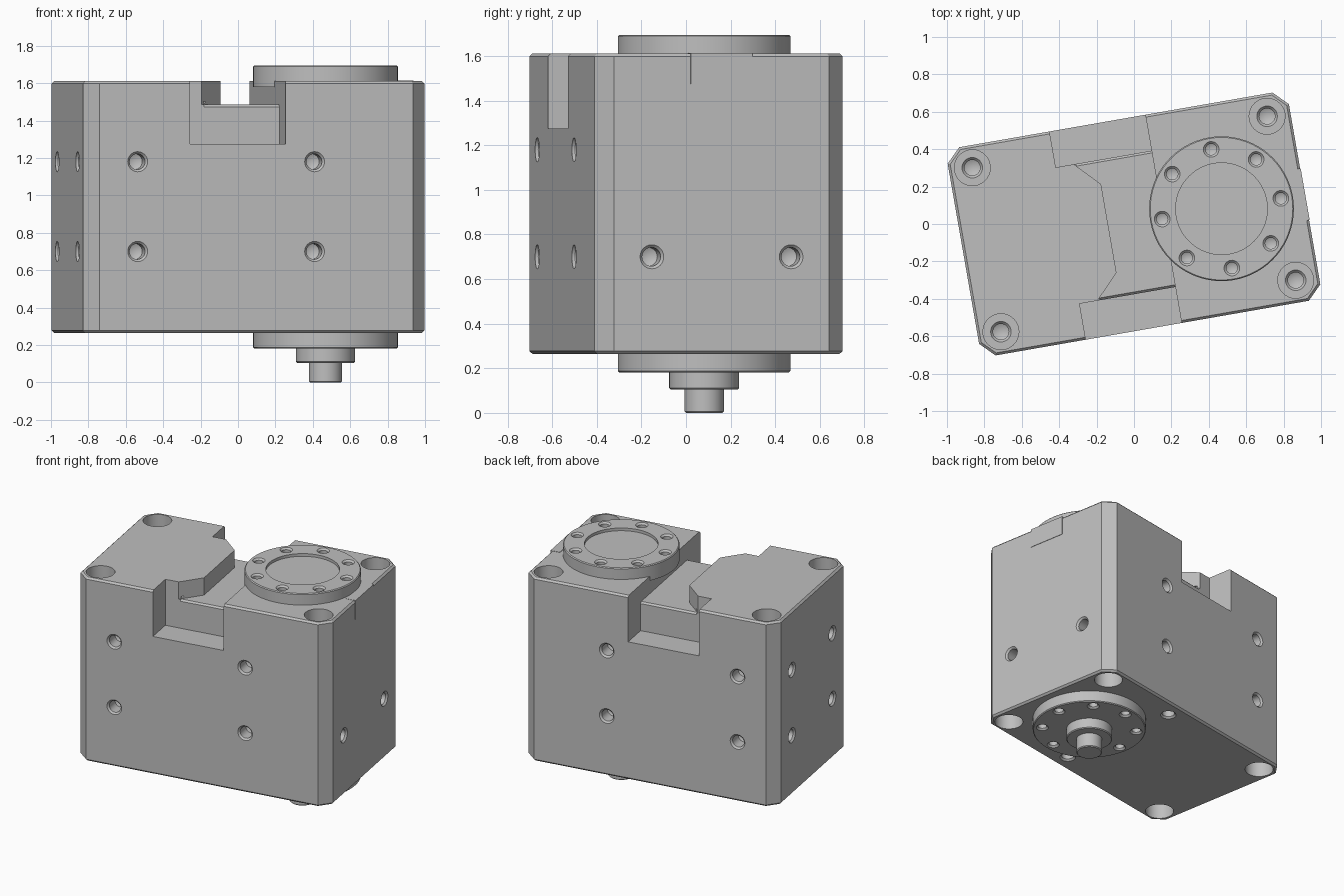
import bpy, bmesh
from math import radians, cos, sin, pi
from mathutils import Matrix, Vector

cube = bpy.data.objects.get("Cube")
if cube:
    bpy.data.objects.remove(cube, do_unlink=True)

TURN = radians(9.9)
HU, HV, CH = 0.926, 0.565, 0.076      # body half length, half depth, corner chamfer
Z0, Z1 = 0.265, 1.612                 # body underside and top
HUB_U = 0.475                         # centre of the rotating hub

grey = bpy.data.materials.new("metal_grey")
grey.use_nodes = True
colour = (0.52, 0.52, 0.52, 1)
grey.diffuse_color = colour
grey.node_tree.nodes["Principled BSDF"].inputs["Base Color"].default_value = colour


def make(name, bm):
    bmesh.ops.recalc_face_normals(bm, faces=bm.faces)
    mesh = bpy.data.meshes.new(name)
    bm.to_mesh(mesh)
    bm.free()
    mesh.materials.append(grey)
    ob = bpy.data.objects.new(name, mesh)
    bpy.context.scene.collection.objects.link(ob)
    return ob


def prism(bm, points, offset):
    """Extrude a closed outline of 3D points along an offset."""
    low = [bm.verts.new(p) for p in points]
    high = [bm.verts.new(Vector(p) + Vector(offset)) for p in points]
    n = len(low)
    bm.faces.new(low)
    bm.faces.new(high[::-1])
    for i in range(n):
        j = (i + 1) % n
        bm.faces.new((low[i], low[j], high[j], high[i]))


def lathe(bm, profile, place, sides=32):
    """Spin (radius, height) pairs, starting and ending on the axis."""
    rings = []
    for r, h in profile:
        count = sides if r > 0 else 1
        rings.append([bm.verts.new(place @ Vector((r * cos(2 * pi * i / sides),
                                                   r * sin(2 * pi * i / sides), h)))
                      for i in range(count)])
    for a, b in zip(rings, rings[1:]):
        for i in range(sides):
            j = (i + 1) % sides
            quad = [a[i % len(a)], a[j % len(a)], b[j % len(b)], b[i % len(b)]]
            bm.faces.new(list(dict.fromkeys(quad)))


def hole(bm, position, direction, radius, depth, lip=0.012):
    """Chamfered blind hole with a drill tip, going along the direction."""
    turn = Vector(direction).to_track_quat('Z', 'Y').to_matrix().to_4x4()
    core = radius - lip
    lathe(bm, [(0, -0.02), (radius, -0.02), (radius, 0), (core, lip),
               (core, depth), (0, depth + core * 0.5)],
          Matrix.Translation(position) @ turn, 24)


def cut(target, bm):
    cutter = make("cutter", bm)
    cutter.hide_render = True
    mod = target.modifiers.new("cut", 'BOOLEAN')
    mod.operation, mod.solver, mod.object = 'DIFFERENCE', 'EXACT', cutter
    bpy.context.view_layer.objects.active = target
    bpy.ops.object.modifier_apply(modifier=mod.name)
    bpy.data.objects.remove(cutter, do_unlink=True)


# Housing: a block with chamfered corners and broken edges
bm = bmesh.new()
outline = [(-HU, CH - HV), (CH - HU, -HV), (HU - CH, -HV), (HU, CH - HV)]
outline += [(-u, -v) for u, v in outline]
prism(bm, [(u, v, Z0) for u, v in outline], (0, 0, Z1 - Z0))
rim = [e for e in bm.edges if abs(e.verts[0].co.z - e.verts[1].co.z) < 0.001]
bmesh.ops.bevel(bm, geom=rim, offset=0.013, segments=1, affect='EDGES')
body = make("body", bm)

# Channel across the top, narrowed by the angled shoulder
bm = bmesh.new()
edge = [(-0.36, -0.7), (-0.36, -0.37), (-0.262, -0.37), (-0.137, -0.24)]
edge += [(u, -v) for u, v in reversed(edge)] + [(0.16, 0.7), (0.16, -0.7)]
prism(bm, [(u, v, 1.485) for u, v in edge], (0, 0, 0.4))
cut(body, bm)

# Deeper pockets at both channel ends, with a broken step edge
for side in (-1, 1):
    bm = bmesh.new()
    prism(bm, [(-0.36, side * v, z) for v, z in
               ((0.7, 1.275), (0.37, 1.275), (0.37, 1.8), (0.7, 1.8))], (0.52, 0, 0))
    cut(body, bm)
    bm = bmesh.new()
    prism(bm, [(-0.25, side * v, z) for v, z in
               ((0.38, 1.463), (0.34, 1.503), (0.38, 1.503))], (0.41, 0, 0))
    cut(body, bm)

# Mounting holes: threaded ones on the sides and counterbored ones at the corners
bm = bmesh.new()
for z in (0.7, 1.18):
    for s in (-1, 1):
        for u in (-0.643, 0.317):
            hole(bm, (u, s * HV, z), (0, -s, 0), 0.054, 0.1)
        hole(bm, (-HU, s * 0.317, z), (1, 0, 0), 0.054, 0.1)
        if z < 1:
            hole(bm, (HU, s * 0.317, z), (-1, 0, 0), 0.054, 0.1)
for s in (-1, 1):
    hole(bm, (0.17, s * 0.45, Z0), (0, 0, 1), 0.054, 0.1)
    for u in (-0.8, 0.8):
        for z, d in ((Z0, 1), (Z1, -1)):
            turn = Matrix.Translation((u, s * 0.445, z)) @ Matrix.Scale(d, 4, (0, 0, 1))
            lathe(bm, [(0, -0.05), (0.096, -0.05), (0.096, 0.25), (0.055, 0.25),
                       (0.042, 0.265), (0.042, 0.36), (0, 0.38)], turn)
cut(body, bm)

# Output hub on top, overhanging the channel, with a shallow round recess
B = 0.006
hub_place = Matrix.Translation((HUB_U, 0, 0))
bm = bmesh.new()
lathe(bm, [(0, 1.58), (0.387, 1.58), (0.387, 1.695 - B), (0.387 - B, 1.695),
           (0.245, 1.695), (0.245, 1.675), (0, 1.675)], hub_place, 72)
top_hub = make("top_hub", bm)

# Lower hub with stepped shaft
bm = bmesh.new()
lathe(bm, [(0, 0), (0.088 - B, 0), (0.088, B), (0.088, 0.105),
           (0.157 - B, 0.105), (0.157, 0.105 + B), (0.157, 0.182),
           (0.387 - B, 0.182), (0.387, 0.182 + B), (0.387, 0.3), (0, 0.3)], hub_place, 72)
lower_hub = make("lower_hub", bm)

# Ring of screw holes in each hub
for hub, z, d in ((top_hub, 1.695, -1), (lower_hub, 0.182, 1)):
    bm = bmesh.new()
    for i in range(8):
        a = i * pi / 4
        hole(bm, (HUB_U + 0.322 * cos(a), 0.322 * sin(a), z), (0, 0, d), 0.042, 0.06)
    cut(hub, bm)

# Flush cover set into the end face
bm = bmesh.new()
prism(bm, [(0.86, v, z) for v, z in
           ((-0.14, 1.475), (0.14, 1.475), (0.14, Z1 + 0.002), (-0.14, Z1 + 0.002))],
      (HU + 0.003 - 0.86, 0, 0))
cover = make("end_cover", bm)

for ob in (body, top_hub, lower_hub, cover):
    ob.rotation_euler.z = TURN
    bpy.ops.object.select_all(action='DESELECT')
    ob.select_set(True)
    bpy.context.view_layer.objects.active = ob
    bpy.ops.object.shade_smooth_by_angle(angle=radians(25))
